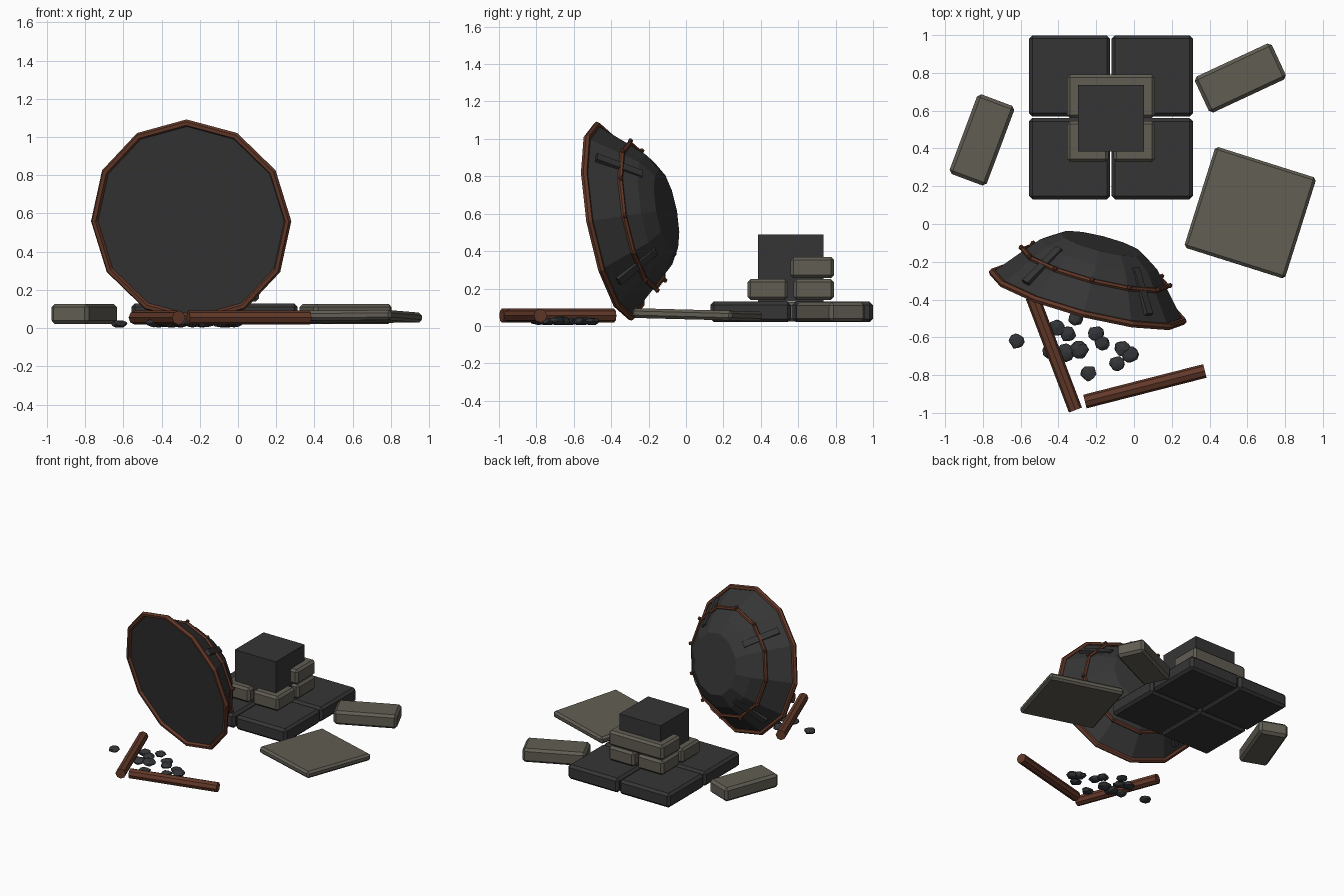
import bpy, bmesh, math, random
from mathutils import Matrix, Vector

if "Cube" in bpy.data.objects:
    bpy.data.objects.remove(bpy.data.objects["Cube"], do_unlink=True)
random.seed(4)


def material(name, color):
    m = bpy.data.materials.new(name)
    m.use_nodes = True
    m.diffuse_color = (*color, 1)
    bsdf = m.node_tree.nodes["Principled BSDF"]
    bsdf.inputs["Base Color"].default_value = (*color, 1)
    bsdf.inputs["Roughness"].default_value = 0.9
    return m


IRON = material("dark iron", (0.036, 0.036, 0.036))
STONE = material("grey stone", (0.12, 0.11, 0.088))
RUST = material("rusty brown", (0.125, 0.041, 0.022))
COAL = material("coal black", (0.033, 0.036, 0.04))


def finish(name, bm, mat, matrix=None, bevel=0):
    bmesh.ops.recalc_face_normals(bm, faces=bm.faces)
    me = bpy.data.meshes.new(name)
    bm.to_mesh(me)
    bm.free()
    me.materials.append(mat)
    ob = bpy.data.objects.new(name, me)
    bpy.context.collection.objects.link(ob)
    if matrix:
        ob.matrix_world = matrix
    if bevel:
        mod = ob.modifiers.new("Bevel", "BEVEL")
        mod.width = bevel
        mod.segments = 1
    return ob


def block(name, mat, center, size, turn=None, bevel=0):
    bm = bmesh.new()
    bmesh.ops.create_cube(bm, size=1)
    bmesh.ops.scale(bm, vec=size, verts=bm.verts)
    m = Matrix.Translation(center)
    return finish(name, bm, mat, m @ turn if turn else m, bevel)


def prism(name, mat, outline, z0, z1, bevel):
    bm = bmesh.new()
    face = bm.faces.new([bm.verts.new((x, y, z0)) for x, y in outline])
    ext = bmesh.ops.extrude_face_region(bm, geom=[face])
    top = [v for v in ext["geom"] if isinstance(v, bmesh.types.BMVert)]
    bmesh.ops.translate(bm, vec=(0, 0, z1 - z0), verts=top)
    return finish(name, bm, mat, bevel=bevel)


def lathe(name, mat, profile, sides, matrix, closed=False):
    """Sweep (radius, height) points around local z."""
    bm = bmesh.new()
    rings = [[bm.verts.new((r * math.cos(i * math.tau / sides),
                            r * math.sin(i * math.tau / sides), h))
              for i in range(sides)] for r, h in profile]
    pairs = list(zip(rings, rings[1:]))
    if closed:
        pairs.append((rings[-1], rings[0]))
    for a, b in pairs:
        for i in range(sides):
            j = (i + 1) % sides
            bm.faces.new((a[i], a[j], b[j], b[i]))
    if not closed:
        bm.faces.new(rings[0])
        bm.faces.new(rings[-1])
    return finish(name, bm, mat, matrix)


def hoop(name, radius, height, tube):
    section = [(radius + tube * math.cos(k * math.tau / 6),
                height + tube * math.sin(k * math.tau / 6)) for k in range(6)]
    return lathe(name, RUST, section, 12, DISH, closed=True)


# Leaning dish: local z points out of its back
side = Vector((0.968, -0.249, 0)).normalized()
back = Vector((0.245, 0.95, 0.18))
back = (back - side * back.dot(side)).normalized()
other = back.cross(side)
DISH = Matrix.Translation((-0.245, -0.385, 0.56)) @ Matrix((side, other, back)).transposed().to_4x4()

lathe("dish_bowl", IRON, [(0.52, 0), (0.39, 0.155), (0.32, 0.235), (0.225, 0.295)], 12, DISH)
hoop("dish_rim", 0.522, 0, 0.019)
hoop("dish_middle_hoop", 0.393, 0.16, 0.014)

# Rivets on the hoop corners and straps across it
for i in range(12):
    a = i * math.tau / 12
    bm = bmesh.new()
    bmesh.ops.create_icosphere(bm, subdivisions=1, radius=0.015)
    spot = Matrix.Translation((0.406 * math.cos(a), 0.406 * math.sin(a), 0.168))
    finish(f"hoop_rivet_{i + 1}", bm, RUST, DISH @ spot)
for i in range(4):
    spin = Matrix.Rotation(math.radians(45 + 90 * i), 4, "Z")
    strap = block(f"dish_strap_{i + 1}", IRON, (0, 0, 0), (0.27, 0.045, 0.03))
    strap.matrix_world = (DISH @ spin @ Matrix.Translation((0.382, 0, 0.148))
                          @ Matrix.Rotation(math.radians(47), 4, "Y"))

# Four floor tiles
CX, CY = -0.122, 0.565
for sx in (-1, 1):
    for sy in (-1, 1):
        block("floor_tile", IRON, (CX + sx * 0.219, CY + sy * 0.219, 0.075),
              (0.43, 0.43, 0.11), bevel=0.018)

# Pedestal core, corner stones and upper surround
block("pedestal_core", IRON, (CX, CY - 0.005, 0.31), (0.35, 0.35, 0.36))
OUT, IN, GAP = 0.232, 0.15, 0.014
corner = [(GAP, OUT), (OUT, OUT), (OUT, GAP), (IN, GAP), (IN, IN), (GAP, IN)]
for sx in (-1, 1):
    for sy in (-1, 1):
        prism("corner_stone", STONE, [(CX + sx * x, CY - 0.005 + sy * y) for x, y in corner],
              0.14, 0.25, 0.016)
surround = [(-OUT, 0), (-OUT, OUT), (OUT, OUT), (OUT, 0), (IN, 0), (IN, IN), (-IN, IN), (-IN, 0)]
prism("upper_surround", STONE, [(CX + x, CY - 0.005 + y) for x, y in surround], 0.255, 0.368, 0.016)


# Loose stones
def turned(deg, tilt=0):
    return Matrix.Rotation(math.radians(tilt), 4, "X") @ Matrix.Rotation(math.radians(deg), 4, "Z")


block("loose_stone_left", STONE, (0.563, 0.773, 0.075), (0.45, 0.21, 0.105), turned(25), 0.018)
block("loose_stone_right", STONE, (-0.805, 0.445, 0.075), (0.45, 0.21, 0.105), turned(69.5), 0.018)
block("fallen_slab", STONE, (0.615, 0.06, 0.06), (0.56, 0.56, 0.052), turned(-17.5, -1.5), 0.015)


# Logs
def log(name, start, end):
    a, b = Vector((*start, 0.055)), Vector((*end, 0.055))
    d = b - a
    m = Matrix.Translation(a) @ d.to_track_quat("Z", "Y").to_matrix().to_4x4()
    lathe(name, RUST, [(0.037, 0), (0.037, d.length)], 8, m)


log("front_log", (-0.26, -0.94), (0.375, -0.778))
log("side_log", (-0.31, -0.985), (-0.538, -0.385))

# Scattered coals
coals = [(-0.62, -0.62), (-0.31, -0.50), (-0.35, -0.58), (-0.2, -0.58), (-0.17, -0.63),
         (-0.44, -0.67), (-0.36, -0.68), (-0.29, -0.67), (-0.06, -0.66), (-0.02, -0.69),
         (-0.09, -0.74), (-0.24, -0.79), (-0.41, -0.55)]
for i, (x, y) in enumerate(coals):
    bm = bmesh.new()
    bmesh.ops.create_icosphere(bm, subdivisions=2, radius=random.uniform(0.038, 0.05))
    for v in bm.verts:
        v.co *= random.uniform(0.85, 1.1)
        v.co.z *= 0.5
    low = min(v.co.z for v in bm.verts)
    finish(f"coal_{i + 1}", bm, COAL, Matrix.Translation((x, y, 0.004 - low)) @ turned(random.uniform(0, 360)))
